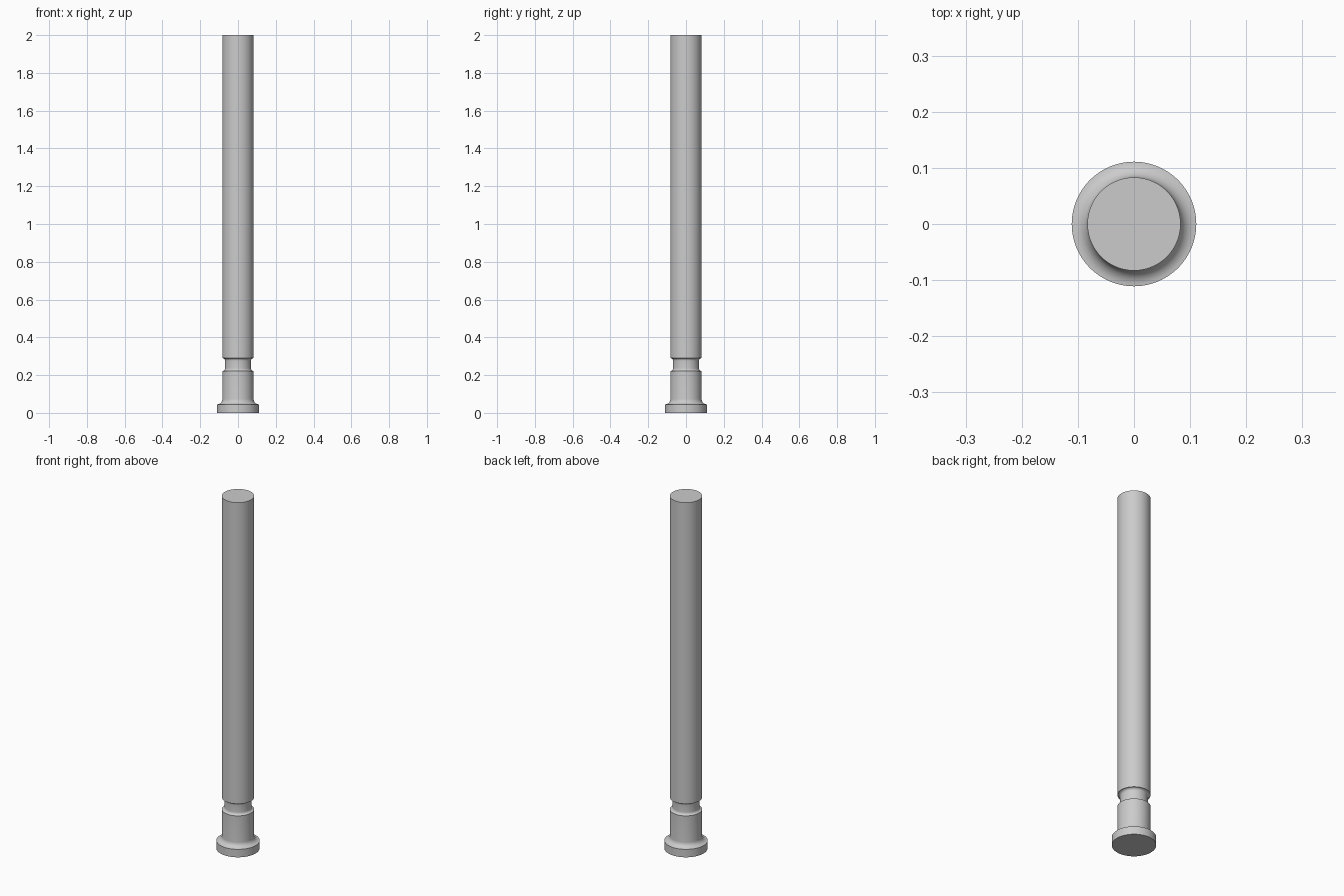
import bpy
import bmesh
from math import sin, cos, pi, radians

cube = bpy.data.objects.get("Cube")
if cube:
    bpy.data.objects.remove(cube, do_unlink=True)

SHAFT, NECK, HEAD = 0.083, 0.069, 0.111
HEAD_TOP, NECK_LOW, NECK_HIGH, TOP = 0.045, 0.222, 0.29, 2.0
SIDES = 96

steel = bpy.data.materials.new("grey steel")
steel.use_nodes = True
grey = (0.6, 0.6, 0.6, 1)
steel.diffuse_color = grey
steel.node_tree.nodes["Principled BSDF"].inputs["Base Color"].default_value = grey


def fillet(r, z, size, start, end, steps=8):
    """Quarter arc of profile points around centre (r, z)."""
    angles = [radians(start + (end - start) * i / steps) for i in range(steps + 1)]
    return [(r + size * cos(a), z + size * sin(a)) for a in angles]


# Half profile from the bottom centre to the top centre
flare, groove = HEAD - SHAFT, SHAFT - NECK
profile = [(0, 0), (HEAD, 0)]
profile += fillet(HEAD, HEAD_TOP + flare, flare, 270, 180)
profile += fillet(SHAFT, NECK_LOW + groove, groove, 270, 180)
profile += fillet(SHAFT, NECK_HIGH - groove, groove, 180, 90)
profile += [(SHAFT, TOP), (0, TOP)]

# Lathe the profile into one closed pin
bm = bmesh.new()
verts = [bm.verts.new((r, 0, z)) for r, z in profile]
edges = [bm.edges.new(pair) for pair in zip(verts, verts[1:])]
bmesh.ops.spin(bm, geom=verts + edges, cent=(0, 0, 0), axis=(0, 0, 1),
               angle=2 * pi, steps=SIDES)
bmesh.ops.remove_doubles(bm, verts=bm.verts, dist=0.0001)
bmesh.ops.recalc_face_normals(bm, faces=bm.faces)
mesh = bpy.data.meshes.new("headed_pin")
bm.to_mesh(mesh)
bm.free()
mesh.materials.append(steel)
pin = bpy.data.objects.new("headed_pin", mesh)
bpy.context.collection.objects.link(pin)

# Smooth round surfaces, crisp rims
bpy.context.view_layer.objects.active = pin
pin.select_set(True)
bpy.ops.object.shade_smooth_by_angle(angle=radians(35))
